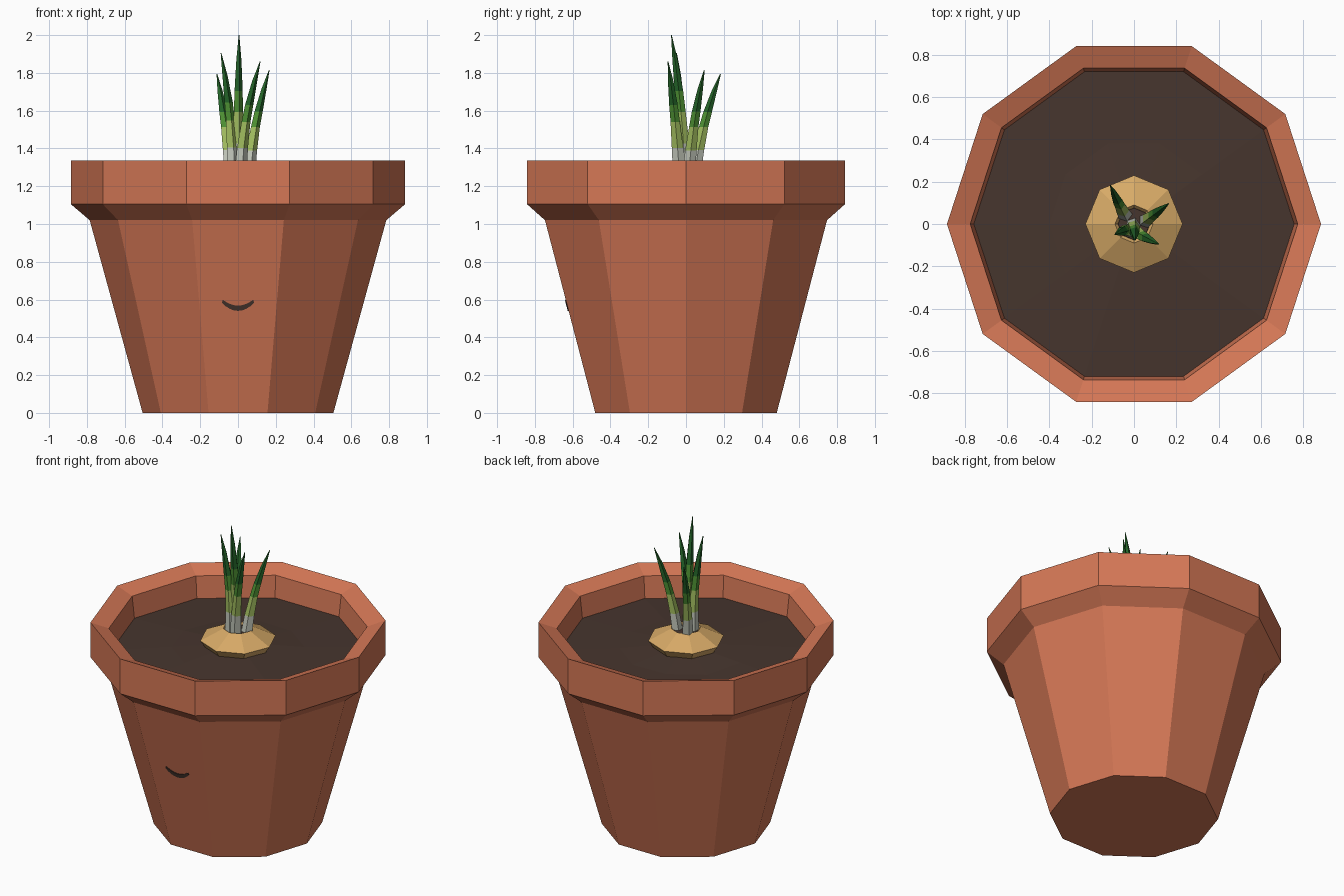
import bpy, bmesh, math, random
from mathutils import Vector

if "Cube" in bpy.data.objects:
    bpy.data.objects.remove(bpy.data.objects["Cube"], do_unlink=True)
random.seed(4)


def material(name, rgb):
    m = bpy.data.materials.new(name)
    m.use_nodes = True
    m.diffuse_color = (*rgb, 1)
    m.node_tree.nodes["Principled BSDF"].inputs["Base Color"].default_value = (*rgb, 1)
    return m


terracotta = material("terracotta", (0.66, 0.185, 0.092))
earth = material("dark earth", (0.062, 0.036, 0.027))
skin = material("golden bulb skin", (0.68, 0.40, 0.135))
pale = material("pale stem", (0.55, 0.58, 0.50))
lime = material("light green", (0.36, 0.51, 0.115))
green = material("mid green", (0.075, 0.28, 0.033))
deep = material("deep green", (0.017, 0.125, 0.021))


def finish(name, bm, mats):
    mesh = bpy.data.meshes.new(name)
    bm.to_mesh(mesh)
    bm.free()
    for m in mats:
        mesh.materials.append(m)
    ob = bpy.data.objects.new(name, mesh)
    bpy.context.collection.objects.link(ob)
    return ob


def skin_rings(bm, rings, cap_start=False, cap_end=False):
    """Join vertex rings with quads; return the faces band by band."""
    bands = []
    for a, b in zip(rings, rings[1:]):
        n = len(a)
        bands.append([bm.faces.new((a[i], a[(i + 1) % n], b[(i + 1) % n], b[i]))
                      for i in range(n)])
    if cap_start:
        bm.faces.new(rings[0][::-1])
    if cap_end:
        bm.faces.new(rings[-1])
    return bands


def ring(bm, centre, radius, sides, jitter=0):
    c = Vector(centre)
    return [bm.verts.new(c + Vector((radius * math.cos(math.tau * i / sides),
                                     radius * math.sin(math.tau * i / sides),
                                     random.uniform(-jitter, jitter))))
            for i in range(sides)]


def lathe(name, profile, sides, mat, cap_start=False, cap_end=False):
    bm = bmesh.new()
    rings = [ring(bm, (0, 0, z), r, sides) for r, z in profile]
    skin_rings(bm, rings, cap_start, cap_end)
    return finish(name, bm, [mat])


# Pot: tapered body, flared collar, rim sloping inward, inner wall
lathe("pot", [(0.505, 0), (0.785, 1.02), (0.885, 1.105), (0.885, 1.335),
              (0.775, 1.295), (0.757, 1.14)], 10, terracotta, cap_start=True)

# Soil: slightly uneven mound
bm = bmesh.new()
soil_rings = [ring(bm, (0, 0, 1.153), 0.758, 10),
              ring(bm, (0, 0, 1.165), 0.40, 10, 0.008),
              ring(bm, (0, 0, 1.182), 0.17, 10)]
skin_rings(bm, soil_rings, cap_end=True)
finish("soil", bm, [earth])

# Bulb with an open neck
lathe("bulb", [(0.19, 1.165), (0.23, 1.225), (0.09, 1.295), (0.07, 1.27)], 8, skin)
lathe("bulb_neck", [(0.09, 1.26), (0.075, 1.28)], 8, earth, cap_end=True)


# Leaves: bent tapering shoots, coloured in bands from the base up
def leaf(name, base, mid, tip):
    b, m, t = Vector(base), Vector(mid), Vector(tip)
    ctrl = m * 2 - (b + t) / 2
    bm = bmesh.new()
    rings = []
    for f, r in ((0, 0.036), (0.22, 0.032), (0.45, 0.026), (0.6, 0.024), (0.82, 0.015), (1, 0.002)):
        p = b * (1 - f) ** 2 + ctrl * 2 * f * (1 - f) + t * f * f
        rings.append(ring(bm, p, r, 5))
    bands = skin_rings(bm, rings, cap_end=True)
    for faces, index in zip(bands, (0, 1, 2, 3, 3)):
        for f in faces:
            f.material_index = index
    bm.faces.ensure_lookup_table()
    bm.faces[-1].material_index = 3
    finish(name, bm, [pale, lime, green, deep])


leaf("leaf_centre", (-0.005, -0.005, 1.27), (0.0, -0.03, 1.63), (0.005, -0.077, 2.0))
leaf("leaf_right_front", (-0.03, -0.03, 1.27), (-0.045, -0.03, 1.58), (-0.09, -0.05, 1.905))
leaf("leaf_right_back", (-0.042, 0.045, 1.27), (-0.072, 0.10, 1.54), (-0.112, 0.183, 1.795))
leaf("leaf_left_front", (0.01, -0.035, 1.27), (0.045, -0.06, 1.57), (0.117, -0.095, 1.86))
leaf("leaf_left_back", (0.055, 0.015, 1.27), (0.095, 0.045, 1.54), (0.165, 0.097, 1.815))

# Smile: thin crescent plate lying on the sloped front face
bm = bmesh.new()
steps = 8
rows = []
for i in range(steps + 1):
    u = -1 + 2 * i / steps
    mid_z = 0.554 + 0.037 * u * u
    half = 0.007 + 0.007 * (1 - u * u)
    quad = []
    for dz, lift in ((-half, 0.005), (half, 0.005), (half, -0.002), (-half, -0.002)):
        z = mid_z + dz
        face_y = -(0.505 + 0.28 * z / 1.02) * math.cos(math.pi / 10)
        quad.append(bm.verts.new((u * 0.083 - u * dz * 0.4, face_y - lift, z)))
    rows.append(quad)
skin_rings(bm, rows, cap_start=True, cap_end=True)
bmesh.ops.recalc_face_normals(bm, faces=bm.faces)
finish("smile", bm, [earth])
